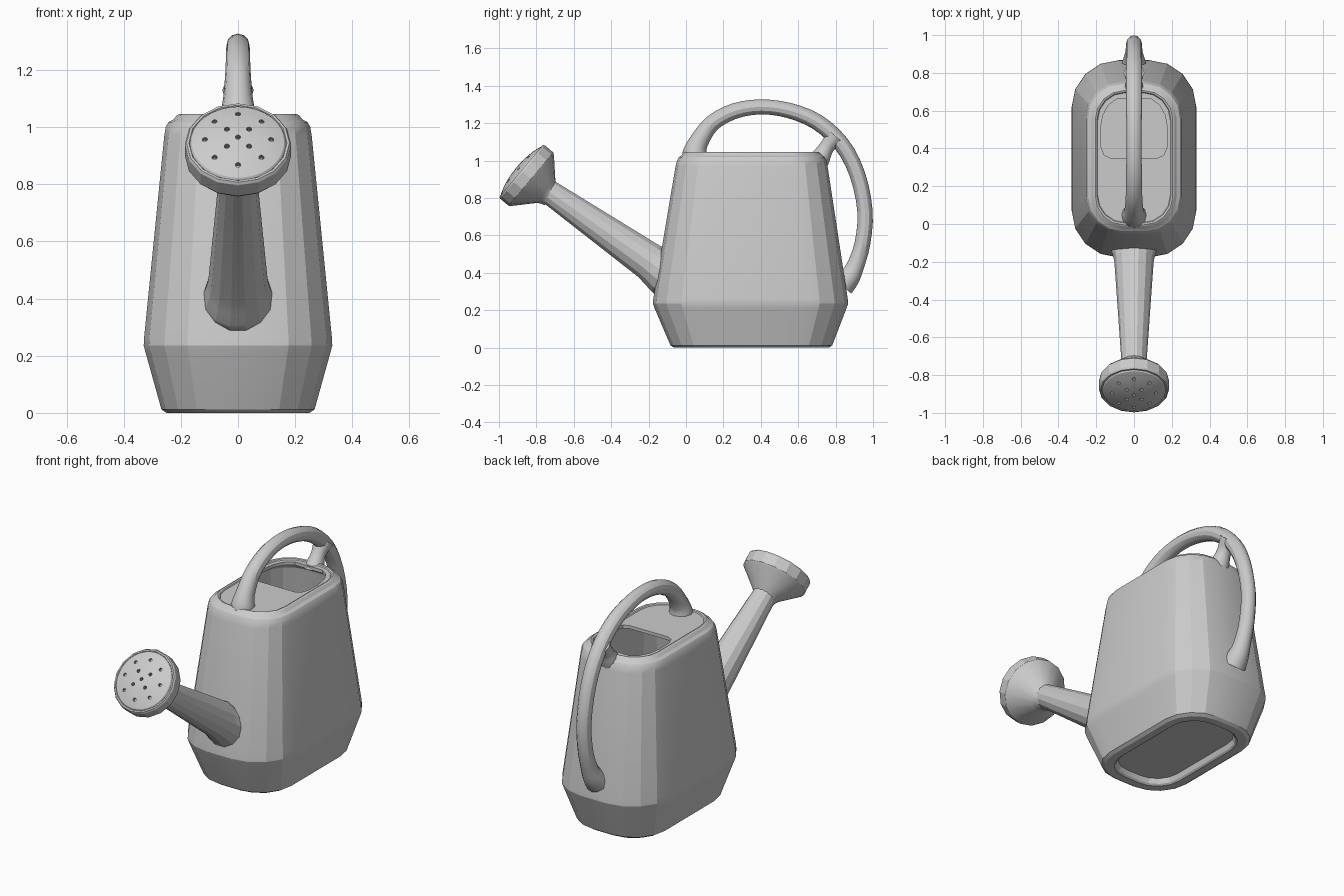
import bpy, bmesh
from math import sin, cos, pi, radians
from mathutils import Vector, Matrix

if "Cube" in bpy.data.objects:
    bpy.data.objects.remove(bpy.data.objects["Cube"])


def finish(name, bm, angle=30, loc=(0, 0, 0), tilt=0):
    bmesh.ops.recalc_face_normals(bm, faces=bm.faces[:])
    me = bpy.data.meshes.new(name)
    bm.to_mesh(me)
    bm.free()
    ob = bpy.data.objects.new(name, me)
    ob.location = loc
    ob.rotation_euler.x = tilt
    bpy.context.collection.objects.link(ob)
    smooth(ob, angle)
    return ob


def select(ob):
    bpy.ops.object.select_all(action='DESELECT')
    ob.select_set(True)
    bpy.context.view_layer.objects.active = ob


def smooth(ob, angle):
    select(ob)
    bpy.ops.object.shade_smooth_by_angle(angle=radians(angle))


def loft(rings):
    """Skin a stack of equal-length point rings and cap both ends."""
    bm = bmesh.new()
    vs = [[bm.verts.new(p) for p in ring] for ring in rings]
    n = len(vs[0])
    for a, b in zip(vs, vs[1:]):
        for i in range(n):
            j = (i + 1) % n
            bm.faces.new((a[i], a[j], b[j], b[i]))
    bm.faces.new(vs[0])
    bm.faces.new(vs[-1])
    return bm


def section(z, hx, y0, y1, segs=4):
    """Rounded rectangle outline at height z."""
    r, yc, hy = hx * 0.75, (y0 + y1) / 2, (y1 - y0) / 2
    pts = []
    for k, (sx, sy) in enumerate(((1, 1), (-1, 1), (-1, -1), (1, -1))):
        for i in range(segs + 1):
            a = (k + i / segs) * pi / 2
            pts.append((sx * (hx - r) + r * cos(a), yc + sy * (hy - r) + r * sin(a), z))
    return pts


def lathe(profile, n):
    return loft([[(r * cos(2 * pi * i / n), r * sin(2 * pi * i / n), z) for i in range(n)]
                 for r, z in profile])


def tube(points, sides, steps):
    """Sweep a circle along (y, z, radius) points in the x = 0 plane."""
    p = [Vector(q) for q in points]
    p = [2 * p[0] - p[1]] + p + [2 * p[-1] - p[-2]]
    path = []
    for a, b, c, d in zip(p, p[1:], p[2:], p[3:]):
        for s in range(steps):
            t = s / steps
            path.append(0.5 * (2 * b + (c - a) * t + (2 * a - 5 * b + 4 * c - d) * t * t
                               + (3 * b - a - 3 * c + d) * t ** 3))
    path.append(p[-2])
    rings = []
    for i, q in enumerate(path):
        t = path[min(i + 1, len(path) - 1)] - path[max(i - 1, 0)]
        side = Vector((0, -t.y, t.x)).normalized()
        rings.append([Vector((0, q.x, q.y)) + q.z * (cos(2 * pi * k / sides) * Vector((1, 0, 0))
                      + sin(2 * pi * k / sides) * side) for k in range(sides)])
    return loft(rings)


def cut(ob, cutter):
    select(ob)
    m = ob.modifiers.new("cut", 'BOOLEAN')
    m.operation, m.solver, m.object = 'DIFFERENCE', 'EXACT', cutter
    # keep the cut before the smoothing modifier, if there is one
    bpy.ops.object.modifier_move_to_index(modifier=m.name, index=0)
    bpy.ops.object.modifier_apply(modifier=m.name)


# Body: recessed base, flared skirt, tapering walls, stepped rim and top plate
body = finish("body", loft([section(*s) for s in (
    (0.035, 0.185, 0.0, 0.70), (0.008, 0.195, -0.01, 0.71), (0.0, 0.205, -0.02, 0.72),
    (0.0, 0.25, -0.065, 0.765), (0.012, 0.268, -0.083, 0.782),
    (0.21, 0.323, -0.168, 0.858), (0.235, 0.33, -0.177, 0.867), (0.26, 0.329, -0.175, 0.865),
    (0.97, 0.258, -0.056, 0.757), (1.0, 0.253, -0.048, 0.75), (1.018, 0.243, -0.038, 0.74),
    (1.027, 0.226, -0.026, 0.728), (1.041, 0.214, -0.014, 0.716), (1.046, 0.205, -0.005, 0.707),
    (1.043, 0.196, 0.004, 0.698), (1.037, 0.192, 0.008, 0.694))]), 20)

# Spout with a flared root
spout = finish("spout", tube([(-0.06, 0.365, 0.135), (-0.12, 0.407, 0.126), (-0.16, 0.434, 0.113),
                              (-0.2, 0.463, 0.104), (-0.75, 0.845, 0.065)], 14, 1), 20)

# Handle arching over the top and down the back, and its short strut
handle = finish("handle", tube([
    (0.045, 1.0, 0.066), (0.047, 1.04, 0.065), (0.068, 1.1, 0.052), (0.14, 1.2, 0.044),
    (0.26, 1.265, 0.042), (0.4, 1.287, 0.04), (0.55, 1.268, 0.041), (0.7, 1.207, 0.043),
    (0.83, 1.09, 0.043), (0.915, 0.93, 0.042), (0.957, 0.73, 0.041), (0.944, 0.56, 0.042),
    (0.905, 0.435, 0.047), (0.873, 0.377, 0.058), (0.835, 0.335, 0.068)], 12, 3))
strut = finish("handle_strut", tube([(0.70, 0.985, 0.06), (0.725, 1.025, 0.05), (0.755, 1.075, 0.04),
                                     (0.80, 1.13, 0.055)], 12, 3))

# Hollow interior, trimming everything that pokes inside
cavity = finish("cavity_cutter", loft([section(*s) for s in (
    (0.06, 0.255, -0.07, 0.765), (0.235, 0.308, -0.155, 0.845),
    (0.97, 0.237, -0.035, 0.736), (1.018, 0.2, 0.0, 0.702))]))
for part in (body, spout, handle, strut):
    cut(part, cavity)

# D-shaped filling opening in the top plate
half = [(0.125, 0.35), (0.158, 0.365), (0.175, 0.41), (0.178, 0.5), (0.165, 0.575),
        (0.135, 0.63), (0.09, 0.663)]
outline = half + [(-x, y) for x, y in reversed(half)]
opening = finish("opening_cutter", loft([[(x, y, z) for x, y in outline] for z in (0.98, 1.1)]))
cut(body, opening)
smooth(body, 20)

# Sprinkler head: flared cup and domed face
place = dict(loc=(0, -0.825, 0.8975), tilt=radians(50))
finish("sprinkler_head", lathe([
    (0.06, -0.14), (0.066, -0.118), (0.08, -0.098), (0.178, -0.006), (0.186, 0.006),
    (0.186, 0.064), (0.18, 0.074), (0.172, 0.074), (0.166, 0.066)], 16), 20, **place)
face = finish("sprinkler_face", lathe([
    (0.168, 0.05), (0.168, 0.071), (0.162, 0.078), (0.12, 0.092), (0.06, 0.102),
    (0.015, 0.105)], 32), **place)

# Sprinkler holes: centre, inner four, outer eight
bm = bmesh.new()
for count, radius, turn in ((1, 0, 0), (4, 0.055, pi / 4), (8, 0.116, 0)):
    for i in range(count):
        a = turn + 2 * pi * i / count
        bmesh.ops.create_cone(bm, cap_ends=True, segments=10, radius1=0.0095, radius2=0.0095, depth=0.06,
                              matrix=Matrix.Translation((radius * cos(a), radius * sin(a), 0.107)))
holes = finish("hole_cutter", bm, **place)
bpy.context.view_layer.update()
cut(face, holes)
smooth(face, 30)

for cutter in (cavity, opening, holes):
    bpy.data.objects.remove(cutter)
